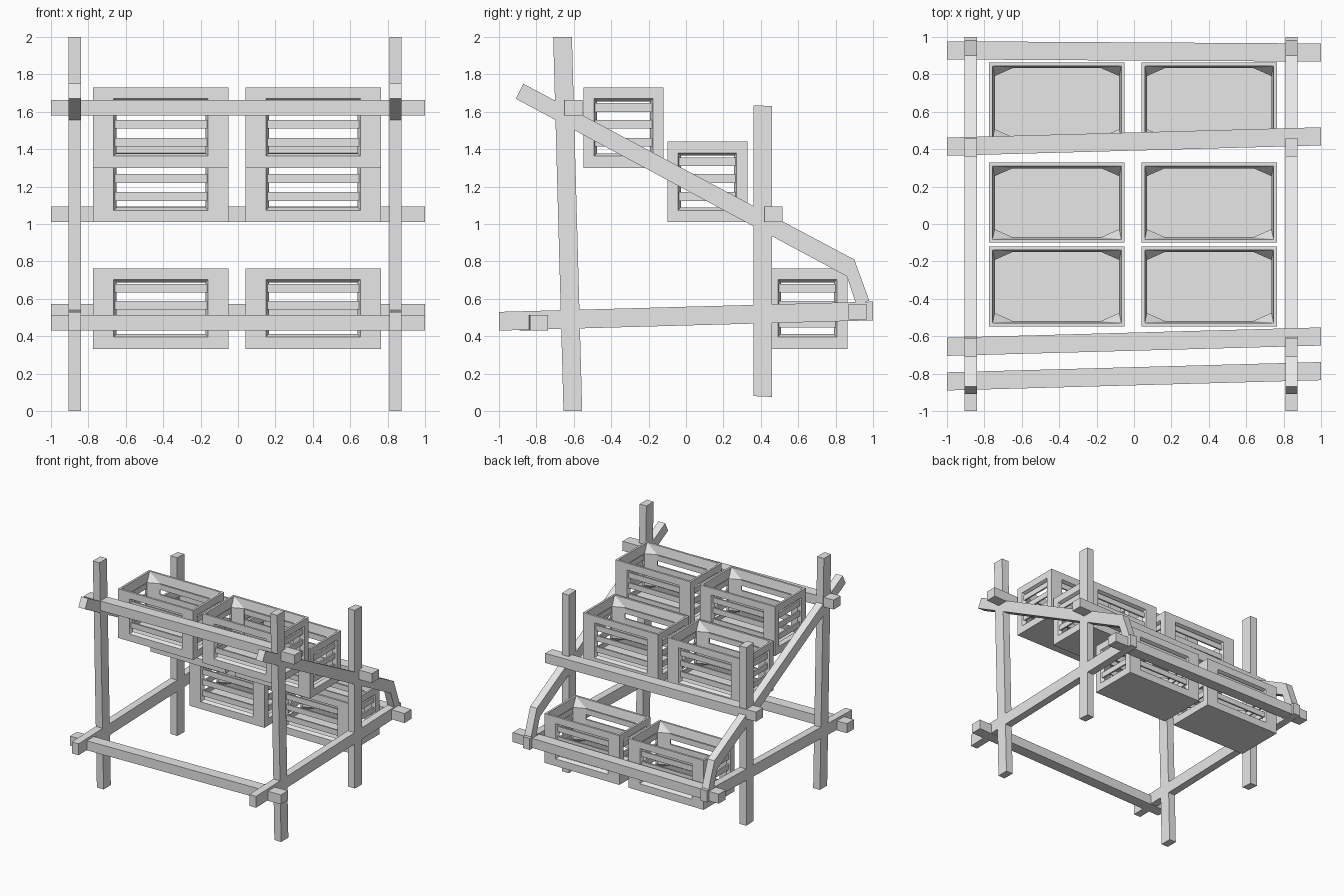
import bpy
import bmesh
from mathutils import Vector

cube = bpy.data.objects.get("Cube")
if cube:
    bpy.data.objects.remove(cube, do_unlink=True)

grey = bpy.data.materials.new("plain grey")
grey.use_nodes = True
grey.diffuse_color = (0.8, 0.8, 0.8, 1)
grey.node_tree.nodes["Principled BSDF"].inputs["Base Color"].default_value = (0.8, 0.8, 0.8, 1)


def finish_mesh(bm, name):
    bmesh.ops.recalc_face_normals(bm, faces=bm.faces)
    mesh = bpy.data.meshes.new(name)
    bm.to_mesh(mesh)
    bm.free()
    mesh.materials.append(grey)
    return mesh


def add_object(name, mesh, location=(0, 0, 0)):
    obj = bpy.data.objects.new(name, mesh)
    obj.location = location
    bpy.context.collection.objects.link(obj)


def prism(name, outline, low, high, axis):
    """Extrude a 2D outline along x (outline in y, z) or along z (outline in x, y)."""
    bm = bmesh.new()
    place = (lambda p, d: (d, *p)) if axis == "x" else (lambda p, d: (*p, d))
    face = bm.faces.new([bm.verts.new(place(p, low)) for p in outline])
    out = bmesh.ops.extrude_face_region(bm, geom=[face])
    shift = Vector(place((0, 0), high - low))
    moved = [v for v in out["geom"] if isinstance(v, bmesh.types.BMVert)]
    bmesh.ops.translate(bm, verts=moved, vec=shift)
    add_object(name, finish_mesh(bm, name))


# Side frames: leaning front post, back post, low rail and bent brace
side_parts = {
    "front_post": [(-0.655, 0), (-0.555, 0), (-0.61, 2), (-0.71, 2)],
    "back_post": [(0.36, 0.08), (0.46, 0.075), (0.46, 1.63), (0.36, 1.635)],
    "low_rail": [(-1, 0.43), (1, 0.485), (1, 0.585), (-1, 0.53)],
    "bent_brace": [(-0.91, 1.67), (0.86, 0.72), (0.91, 0.57),
                   (0.98, 0.59), (0.9, 0.81), (-0.87, 1.75)],
}
for side, x in (("right", -0.905), ("left", 0.81)):
    for part, outline in side_parts.items():
        prism(f"{side}_{part}", outline, x, x + 0.065, "x")

# Cross beams: y at the two ends, bottom height
for name, y_right, y_left, z in (
    ("front_low_beam", -0.89, -0.835, 0.43),
    ("front_top_beam", -0.705, -0.65, 1.58),
    ("middle_beam", 0.365, 0.42, 1.01),
    ("back_low_beam", 0.88, 0.868, 0.49),
):
    outline = [(-1, y_right), (1, y_left), (1, y_left + 0.097), (-1, y_right + 0.097)]
    prism(name, outline, z, z + 0.083, "z")

# Crate: outer shell, tapered windows, chamfered inner corners
HX, HY, H = 0.3625, 0.214, 0.43
WIN_LOW, WIN_HIGH, TAPER, DEPTH, RIM, FLOOR = 0.063, 0.37, 0.015, 0.03, 0.018, 0.03


def make_crate():
    bm = bmesh.new()

    def ring(inset, z):
        x, y = HX - inset, HY - inset
        return [bm.verts.new(p) for p in ((-x, -y, z), (x, -y, z), (x, y, z), (-x, y, z))]

    bottom, top = ring(0, 0), ring(0, H)
    rim, floor = ring(RIM, H), ring(RIM, FLOOR)
    bm.faces.new(bottom)
    bm.faces.new(floor)

    inner_windows = []
    for i in range(4):
        j = (i + 1) % 4
        along_x = i % 2 == 0
        sign = -1 if i in (0, 3) else 1
        half = HX - 0.11 if along_x else HY - 0.057
        wall = HY if along_x else HX
        turn = 1 if i < 2 else -1

        def window(shrink, depth):
            u, w = turn * (half - shrink), sign * (wall - depth)
            lo, hi = WIN_LOW + shrink, WIN_HIGH - shrink
            corners = ((-u, lo), (u, lo), (u, hi), (-u, hi))
            return [bm.verts.new((a, w, z) if along_x else (w, a, z)) for a, z in corners]

        outer, inner = window(0, 0), window(TAPER, DEPTH)
        frame = [bottom[i], bottom[j], top[j], top[i]]
        for a, b in ((frame, outer), (outer, inner)):
            for k in range(4):
                n = (k + 1) % 4
                bm.faces.new((a[k], a[n], b[n], b[k]))
        bm.faces.new((top[i], top[j], rim[j], rim[i]))
        bm.faces.new((rim[i], rim[j], inner[2], inner[3]))
        bm.faces.new((floor[j], floor[i], inner[0], inner[1]))
        inner_windows.append(inner)

    for i in range(4):
        j = (i + 1) % 4
        a, b = inner_windows[i], inner_windows[j]
        bm.faces.new((a[1], b[0], b[3], a[2]))
        bm.faces.new((rim[j], a[2], b[3]))
        bm.faces.new((floor[j], a[1], b[0]))
    bmesh.ops.recalc_face_normals(bm, faces=bm.faces)

    # Three slats across every window
    for z in (0.137, 0.233, 0.323):
        for sign in (-1, 1):
            for size, centre in (
                ((2 * HX - 0.235, 0.014, 0.047), (0, sign * (HY - 0.018), z)),
                ((0.014, 2 * HY - 0.125, 0.047), (sign * (HX - 0.018), 0, z)),
            ):
                verts = bmesh.ops.create_cube(bm, size=1)["verts"]
                bmesh.ops.scale(bm, vec=size, verts=verts)
                bmesh.ops.translate(bm, vec=centre, verts=verts)
    return finish_mesh(bm, "slatted_crate")


# Two crates on each of three steps
crate = make_crate()
for step, y, z in (("top", -0.334, 1.3), ("middle", 0.114, 1.01), ("low", 0.649, 0.333)):
    for side, x in (("right", -0.412), ("left", 0.402)):
        add_object(f"{step}_{side}_crate", crate, (x, y, z))
